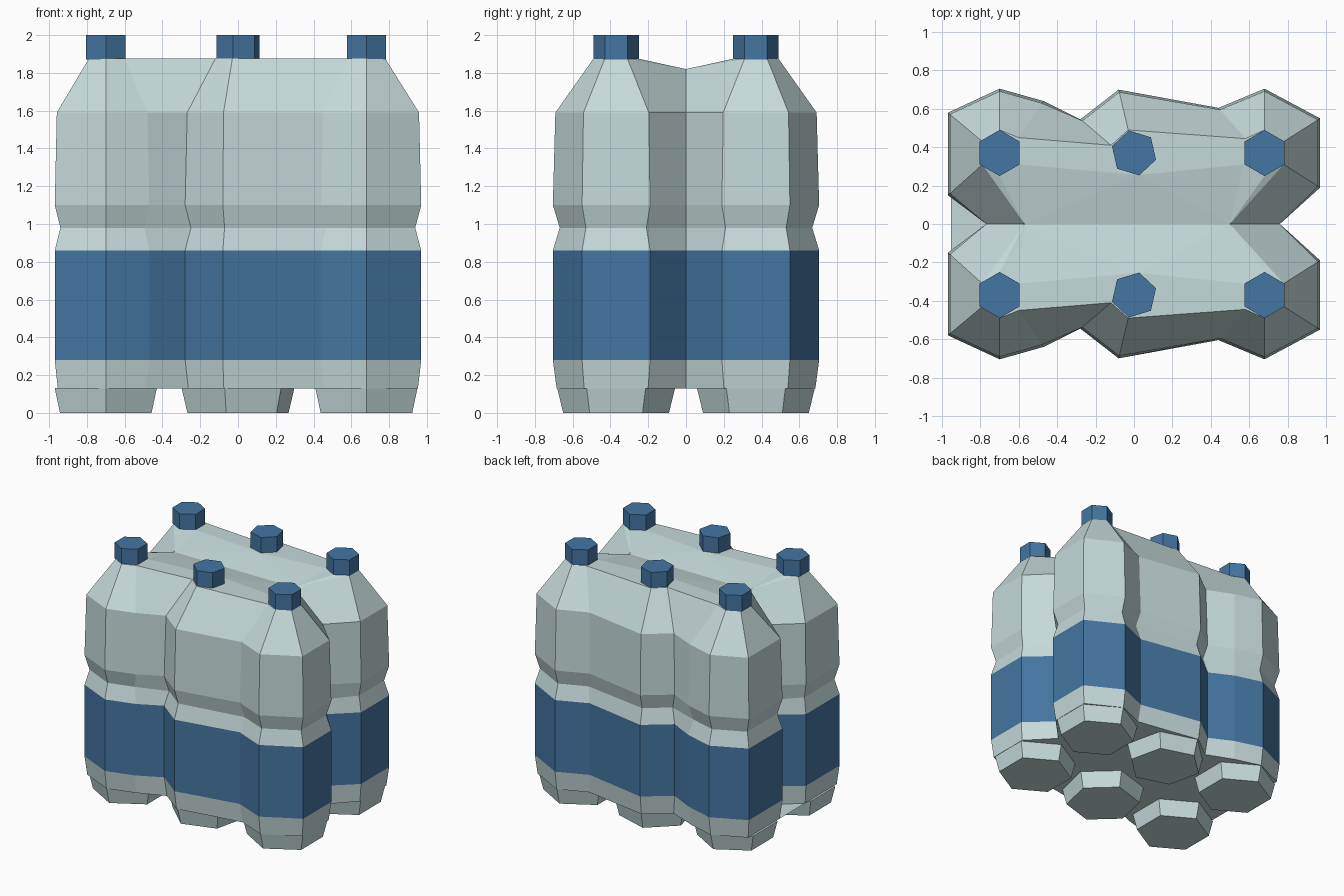
import bpy, bmesh, math
from mathutils import Vector

if "Cube" in bpy.data.objects:
    bpy.data.objects.remove(bpy.data.objects["Cube"])


def material(name, rgb):
    m = bpy.data.materials.new(name)
    m.diffuse_color = (*rgb, 1)
    m.use_nodes = True
    m.node_tree.nodes["Principled BSDF"].inputs["Base Color"].default_value = m.diffuse_color
    return m


PALE = material("pale_clear_plastic", (0.56, 0.70, 0.70))
BLUE = material("blue_plastic", (0.058, 0.18, 0.36))
CENTRES = [(-0.70, 0.37), (0.0, 0.37), (0.68, 0.37)]
TWIST = math.radians(13)          # the middle bottles are turned a little

# Half outline of the wrapped body: bottle index, x, y, neck x, neck y
OUTLINE = [
    (0, -0.97, 0.15, -0.79, 0.31), (0, -0.97, 0.58, -0.79, 0.43),
    (0, -0.70, 0.705, -0.70, 0.49), (0, -0.47, 0.64, -0.60, 0.45),
    (1, -0.28, 0.545, -0.12, 0.41), (1, -0.08, 0.70, -0.03, 0.49),
    (2, 0.44, 0.605, 0.58, 0.445), (2, 0.68, 0.705, 0.68, 0.49),
    (2, 0.97, 0.55, 0.78, 0.43), (2, 0.97, 0.19, 0.78, 0.31)]
INNER = [(-0.70, 0.25), (-0.60, 0.31), (0.02, 0.255), (0.57, 0.31), (0.68, 0.25)]
SEAM_L, SEAM_R = -0.77, 0.76
# Height and girth of each ring of the body
RINGS = [(0.13, 0.94), (0.28, 1.0), (0.86, 1.0), (0.98, 0.89), (1.10, 1.0), (1.59, 0.96)]
NECK_Z, DIP_Z = 1.875, 1.82


def finish(bm, name, mats):
    bmesh.ops.recalc_face_normals(bm, faces=bm.faces)
    me = bpy.data.meshes.new(name)
    bm.to_mesh(me)
    bm.free()
    for m in mats:
        me.materials.append(m)
    ob = bpy.data.objects.new(name, me)
    bpy.context.collection.objects.link(ob)
    return ob


def full_ring(bm, half, left, right):
    """Close a half outline with its mirror image and two seam points."""
    pts = [Vector((x, -y, z)) for x, y, z in half] + [right]
    pts += [Vector(p) for p in reversed(half)] + [left]
    return [bm.verts.new(p) for p in pts]


def build_body():
    bm = bmesh.new()
    rings = []
    for z, s in RINGS:
        half = []
        for i, x, y, _, _ in OUTLINE:
            cx, cy = CENTRES[i]
            half.append((cx + (x - cx) * s, cy + (y - cy) * s, z))
        rings.append(full_ring(bm, half, Vector((SEAM_L, 0, z)), Vector((SEAM_R, 0, z))))
    neck = [(nx, ny, NECK_Z) for _, _, _, nx, ny in OUTLINE]
    rings.append(full_ring(bm, neck, Vector((-0.57, 0, DIP_Z)), Vector((0.50, 0, DIP_Z))))
    n = len(rings[0])
    for a, b in zip(rings, rings[1:]):
        for k in range(n):
            j = (k + 1) % n
            bm.faces.new((a[k], a[j], b[j], b[k]))
    bm.faces.new(rings[0])
    # Shoulders: flat tops and slopes falling to the central trough
    top, h = rings[-1], len(OUTLINE)
    right, left = top[h], top[-1]
    for side, edge in ((-1, top[:h]), (1, top[h + 1:-1][::-1])):
        inner = [bm.verts.new((x, side * y, NECK_Z)) for x, y in INNER]
        bm.faces.new(edge + inner[::-1])
        chain = [edge[0]] + inner + [edge[-1]]
        for k in range(len(chain) - 1):
            bm.faces.new((chain[k], chain[k + 1], left if k < 3 else right))
        bm.faces.new((left, chain[3], right))
    # Blue label band, chosen by height
    for f in bm.faces:
        zs = [v.co.z for v in f.verts]
        f.material_index = int(min(zs) > 0.27 and max(zs) < 0.87)
    bmesh.ops.triangulate(bm, faces=[f for f in bm.faces if len(f.verts) > 4])
    finish(bm, "wrapped_bottles", [PALE, BLUE])


def hex_part(name, cx, cy, twist, z0, r0, z1, r1, mat):
    """Six-sided frustum with a corner pointing along y."""
    bm = bmesh.new()
    loops = []
    for z, r in ((z0, r0), (z1, r1)):
        loops.append([bm.verts.new((cx + r * math.cos(a), cy + r * math.sin(a), z))
                      for a in (math.pi / 2 + twist + k * math.pi / 3 for k in range(6))])
    lo, hi = loops
    for k in range(6):
        j = (k + 1) % 6
        bm.faces.new((lo[k], lo[j], hi[j], hi[k]))
    bm.faces.new(lo)
    bm.faces.new(hi)
    finish(bm, name, [mat])


build_body()
for row, side in (("front", -1), ("back", 1)):
    for i, (cx, cy) in enumerate(CENTRES):
        twist = side * TWIST if i == 1 else 0
        col = ("left", "middle", "right")[i]
        hex_part(f"{row}_{col}_cap", cx, side * cy, twist, 1.87, 0.12, 2.0, 0.12, BLUE)
        hex_part(f"{row}_{col}_base", cx, side * cy, twist, 0.0, 0.28, 0.131, 0.312, PALE)
